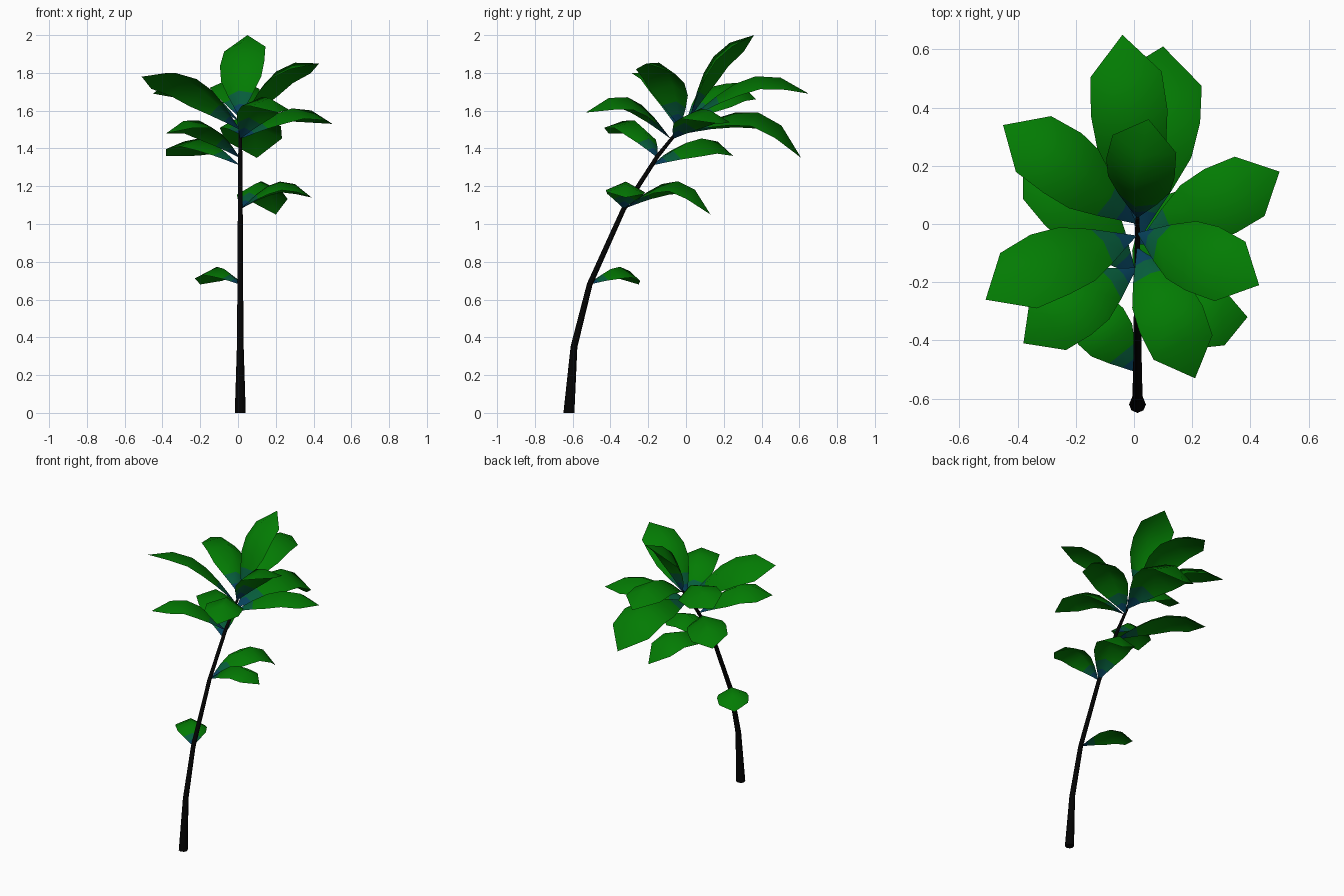
import bpy, bmesh, math
from mathutils import Vector

cube = bpy.data.objects.get("Cube")
if cube:
    bpy.data.objects.remove(cube, do_unlink=True)


def material(name, rgb):
    m = bpy.data.materials.new(name)
    m.use_nodes = True
    m.diffuse_color = (*rgb, 1)
    node = m.node_tree.nodes["Principled BSDF"]
    node.inputs["Base Color"].default_value = (*rgb, 1)
    node.inputs["Roughness"].default_value = 0.9
    return m


bark = material("black bark", (0.001, 0.001, 0.001))
blue = material("blue leaf base", (0.002, 0.055, 0.11))
teal = material("teal leaf base", (0.002, 0.11, 0.045))
green = material("leaf green", (0.001, 0.2, 0.001))


def finish(bm, name, mats):
    mesh = bpy.data.meshes.new(name)
    bm.to_mesh(mesh)
    bm.free()
    for m in mats:
        mesh.materials.append(m)
    obj = bpy.data.objects.new(name, mesh)
    bpy.context.collection.objects.link(obj)
    bpy.ops.object.select_all(action="DESELECT")
    obj.select_set(True)
    bpy.context.view_layer.objects.active = obj
    bpy.ops.object.shade_smooth_by_angle(angle=math.radians(65))


# Trunk: tapered rings swept along a leaning path of (y, z, radius)
def build_trunk():
    path = [(-0.62, 0, 0.029), (-0.593, 0.35, 0.018), (-0.51, 0.68, 0.015),
            (-0.33, 1.08, 0.013), (-0.15, 1.36, 0.011), (0.02, 1.57, 0.007)]
    pts = [Vector((0.012, y, z)) for y, z, r in path]
    bm = bmesh.new()
    rings = []
    sides = 8
    for i, p in enumerate(pts):
        tangent = pts[min(i + 1, len(pts) - 1)] - pts[max(i - 1, 0)]
        if i == 0:
            tangent = Vector((0, 0, 1))
        across = Vector((1, 0, 0))
        other = tangent.normalized().cross(across)
        ring = []
        for k in range(sides):
            a = math.tau * k / sides
            ring.append(bm.verts.new(p + path[i][2] * (math.cos(a) * across + math.sin(a) * other)))
        rings.append(ring)
    for lo, hi in zip(rings, rings[1:]):
        for k in range(sides):
            n = (k + 1) % sides
            bm.faces.new((lo[k], lo[n], hi[n], hi[k]))
    bm.faces.new(rings[0][::-1])
    bm.faces.new(rings[-1])
    bmesh.ops.recalc_face_normals(bm, faces=bm.faces)
    finish(bm, "trunk", [bark])


# Leaf: an arched blade folded along its midrib, blue where it joins the trunk
STATIONS = [(0.13, 0.3), (0.25, 0.58), (0.42, 0.92), (0.6, 1.02), (0.8, 0.95)]


def build_leaf(name, base, tip, bow, lean, fold=0.5, widen=1.0):
    base, tip = Vector(base), Vector(tip)
    chord = tip - base
    length = chord.length
    side = chord.cross(Vector((0, lean, 0.9))).normalized()
    up = side.cross(chord).normalized()
    width = (0.063 + 0.103 * length) * widen
    bm = bmesh.new()
    start, end = bm.verts.new(base), bm.verts.new(tip)
    rows = []
    for t, w in STATIONS:
        mid = base + chord * t + up * (4 * t * (1 - t) * (0.6 + 0.8 * t) * bow * length)
        edge = width * w
        rows.append([bm.verts.new(mid + side * edge * s - up * abs(s) * edge * fold)
                     for s in (-1, 0, 1)])
    for k in (0, 1):
        bm.faces.new((start, rows[0][k + 1], rows[0][k])).material_index = 0
        for i, (a, b) in enumerate(zip(rows, rows[1:])):
            f = bm.faces.new((a[k], a[k + 1], b[k + 1], b[k]))
            f.material_index = min(i + 1, 2)
        bm.faces.new((rows[-1][k], rows[-1][k + 1], end)).material_index = 2
    bmesh.ops.recalc_face_normals(bm, faces=bm.faces)
    bm.normal_update()
    if sum(f.normal.dot(up) for f in bm.faces) < 0:
        bmesh.ops.reverse_faces(bm, faces=bm.faces)
    finish(bm, name, [blue, teal, green])


build_trunk()

# Crown leaves
build_leaf("top_leaf", (0.01, 0.02, 1.56), (0.05, 0.36, 2.0), 0.18, 0.4)
build_leaf("back_leaf_upper", (0.01, 0.02, 1.56), (-0.04, 0.65, 1.69), 0.22, 0.3)
build_leaf("back_leaf_lower", (0.02, -0.05, 1.47), (0.1, 0.61, 1.35), 0.28, 0.3, 0.5, 1.2)
build_leaf("back_right_leaf", (0.01, 0.0, 1.54), (-0.45, 0.34, 1.69), 0.2, 0.3)
build_leaf("back_right_leaf_lower", (0.01, -0.18, 1.31), (-0.38, 0.25, 1.36), 0.19, 0.2)
build_leaf("back_left_leaf", (0.01, -0.07, 1.45), (0.5, 0.18, 1.53), 0.2, 0.05)
build_leaf("left_leaf", (0.01, -0.03, 1.51), (0.43, -0.21, 1.85), 0.2, 0.1)
build_leaf("right_leaf", (0.01, -0.04, 1.5), (-0.51, -0.26, 1.78), 0.18, 0.4, 0.4)
build_leaf("front_right_leaf", (0.01, -0.15, 1.35), (-0.38, -0.41, 1.48), 0.25, 0.15)
build_leaf("front_left_leaf", (0.01, -0.08, 1.45), (0.21, -0.53, 1.59), 0.27, 0.2)

# Leaves along the trunk
build_leaf("trunk_leaf_left", (0.015, -0.33, 1.08), (0.39, -0.32, 1.14), 0.28, 0.05)
build_leaf("trunk_leaf_back", (0.015, -0.33, 1.08), (0.2, 0.13, 1.05), 0.32, 0.1)
build_leaf("trunk_leaf_low", (0.01, -0.51, 0.68), (-0.2, -0.25, 0.68), 0.27, 0.1)
